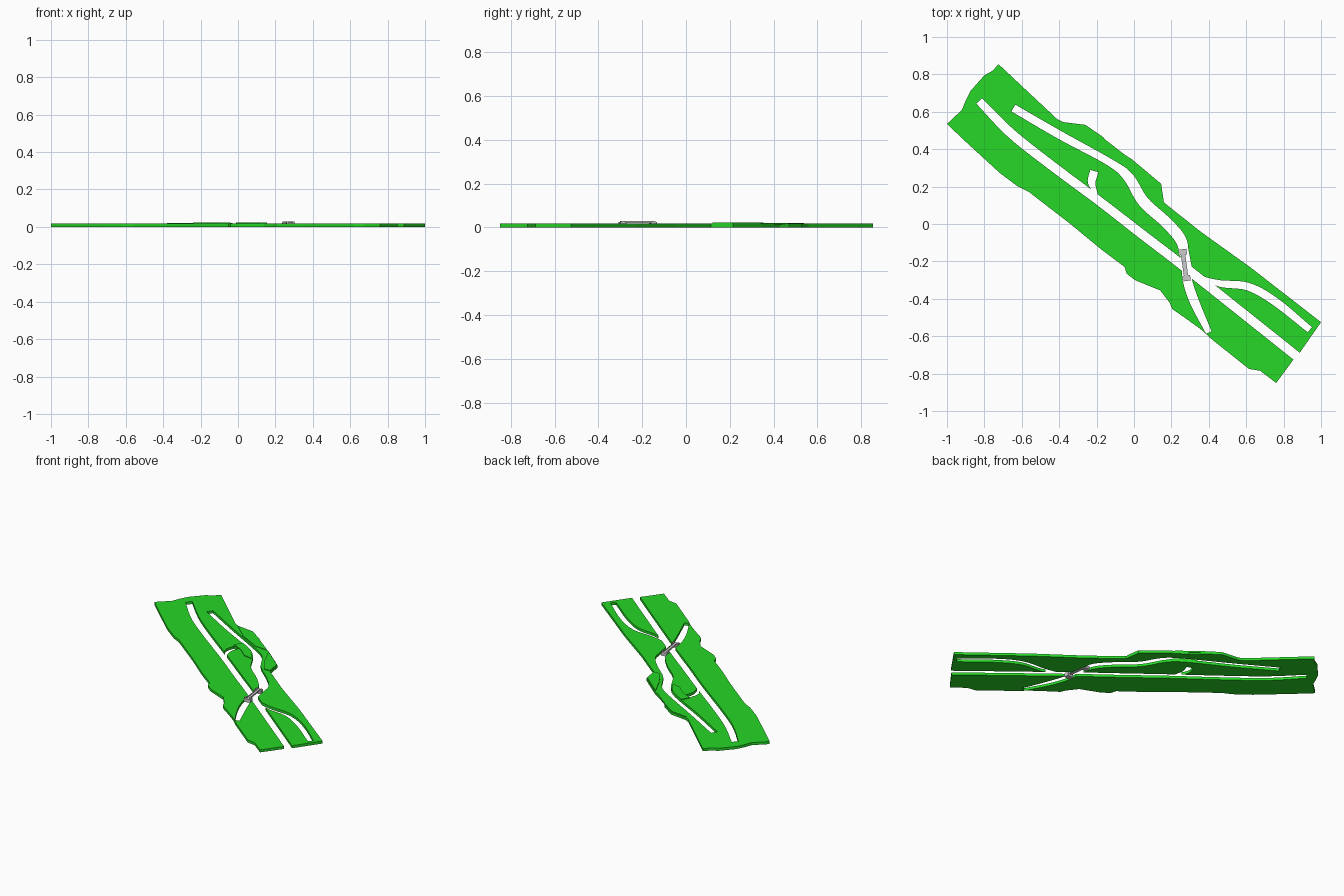
import bpy, bmesh
from mathutils import Vector

if "Cube" in bpy.data.objects:
    bpy.data.objects.remove(bpy.data.objects["Cube"])

green = bpy.data.materials.new("grass_green")
green.diffuse_color = (0.02, 0.68, 0.02, 1)
green.use_nodes = True
green.node_tree.nodes["Principled BSDF"].inputs["Base Color"].default_value = green.diffuse_color


def plate(name, pts, z0, z1, mat=None):
    """Extrude a flat outline between two heights."""
    bm = bmesh.new()
    f = bm.faces.new([bm.verts.new((x, y, z0)) for x, y in pts])
    ext = bmesh.ops.extrude_face_region(bm, geom=[f])
    for v in ext["geom"]:
        if isinstance(v, bmesh.types.BMVert):
            v.co.z = z1
    bmesh.ops.recalc_face_normals(bm, faces=bm.faces[:])
    me = bpy.data.meshes.new(name)
    bm.to_mesh(me)
    bm.free()
    ob = bpy.data.objects.new(name, me)
    bpy.context.collection.objects.link(ob)
    if mat:
        me.materials.append(mat)
    return ob


def spline(pts, steps=6):
    """Catmull-Rom samples through (x, y, width) points."""
    p = [Vector(q) for q in pts]
    p = [2 * p[0] - p[1]] + p + [2 * p[-1] - p[-2]]
    out = []
    for a, b, c, d in zip(p, p[1:], p[2:], p[3:]):
        for i in range(steps):
            t = i / steps
            out.append(0.5 * (2 * b + (c - a) * t + (2 * a - 5 * b + 4 * c - d) * t * t
                              + (3 * b - a - 3 * c + d) * t ** 3))
    return out + [p[-2]]


def ribbon(name, pts):
    """Channel cutter following a centre line with varying width."""
    s = spline(pts)
    left, right = [], []
    for i, q in enumerate(s):
        d = (s[min(i + 1, len(s) - 1)] - s[max(i - 1, 0)]).xy.normalized()
        n = Vector((-d.y, d.x)) * max(q.z, 0.004) / 2
        left.append(q.xy + n)
        right.append(q.xy - n)
    ob = plate(name, left + right[::-1], -0.1, 0.1)
    ob.hide_render = True
    return ob


# Land slab outline
land = plate("land", [
    (-1, .535), (-.92, .61), (-.90, .66), (-.875, .71), (-.80, .795), (-.755, .82), (-.725, .855),
    (-.41, .56), (-.38, .545), (-.26, .53), (-.165, .465), (-.14, .43), (-.01, .345), (.145, .215),
    (.16, .115), (.355, -.04), (.62, -.23), (1, -.525), (.885, -.69), (.86, -.715), (.76, -.85),
    (.675, -.785), (.615, -.775), (.42, -.62), (.36, -.565), (.27, -.50), (.205, -.455), (.19, -.42),
    (.14, -.355), (.09, -.335), (.005, -.30), (-.04, -.265), (-.05, -.23), (-.17, -.14), (-.34, 0),
    (-.56, .17), (-.62, .20), (-.72, .275), (-.90, .44)], 0, .0175, green)

# Low raised terraces beside the channels
terraces = [
    plate("north_bank_rise", [(-.38, .54), (-.26, .525), (-.165, .46), (-.03, .355), (-.12, .36),
                              (-.27, .44)], .01, .021, green),
    plate("east_bank_rise", [(-.01, .34), (.142, .212), (.156, .12), (.11, .12), (.05, .21)],
          .01, .0225, green),
    plate("island_rise", [(-.21, .355), (-.10, .29), (-.04, .20), (-.10, .21), (-.17, .27),
                          (-.24, .30)], .01, .0225, green)]

# Water channels cut right through
cutters = [
    ribbon("main_channel", [(-.828, .658, .042), (-.66, .487, .05), (-.45, .32, .05),
                            (-.18, .118, .048), (.03, -.045, .05), (.245, -.21, .05),
                            (.56, -.46, .05), (.90, -.731, .05)]),
    ribbon("north_channel", [(-.645, .62, .042), (-.395, .475, .044), (-.13, .33, .04),
                             (-.03, .25, .055), (.05, .12, .06), (.165, .015, .06),
                             (.245, -.075, .06), (.268, -.15, .05), (.285, -.24, .05)]),
    ribbon("hook_channel", [(-.212, .283, .045), (-.226, .22, .04), (-.195, .15, .006)]),
    ribbon("south_channel", [(.28, -.22, .05), (.285, -.30, .05), (.325, -.42, .05),
                             (.40, -.58, .032)]),
    ribbon("east_channel", [(.35, -.28, .006), (.46, -.318, .035), (.61, -.335, .042),
                            (.755, -.415, .044), (.94, -.565, .036)])]
for ob in [land] + terraces:
    for c in cutters:
        m = ob.modifiers.new(c.name, "BOOLEAN")
        m.operation, m.solver, m.object = "DIFFERENCE", "EXACT", c
    me = bpy.data.meshes.new_from_object(
        ob.evaluated_get(bpy.context.evaluated_depsgraph_get()))
    ob.modifiers.clear()
    ob.data = me
    me.materials.clear()
    me.materials.append(green)
for c in cutters:
    bpy.data.objects.remove(c)


# Footbridge: deck, two rails and an abutment with posts at each end
def box(name, u, v, w, h, z0):
    """Box in bridge coordinates: u along, v across."""
    a, b = Vector((.26, -.15)), Vector((.28, -.29))
    d = (b - a).normalized()
    n = Vector((-d.y, d.x))
    pts = [a + d * (u[0]) + n * (v - w / 2), a + d * u[1] + n * (v - w / 2),
           a + d * u[1] + n * (v + w / 2), a + d * u[0] + n * (v + w / 2)]
    return plate(name, pts, z0, z0 + h)


box("bridge_deck", (0, .141), 0, .022, .005, .019)
for side in (-1, 1):
    box("bridge_rail", (0, .141), side * .010, .003, .005, .024)
for u in (0, .141):
    box("bridge_abutment", (u - .015, u + .015), 0, .044, .022, .002)
    for side in (-1, 1):
        box("bridge_post", (u - .008, u + .008), side * .017, .009, .007, .023)
